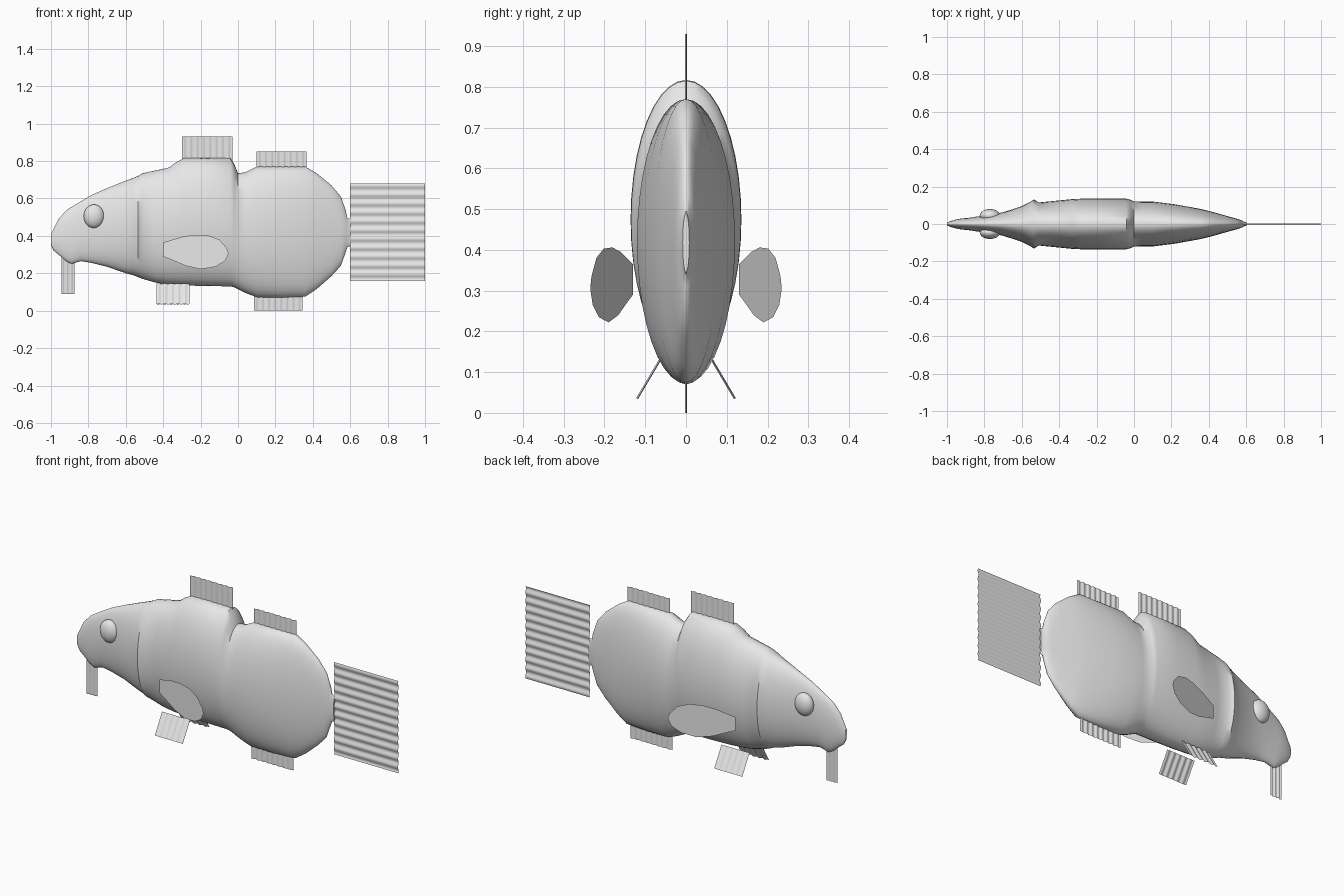
import bpy, bmesh, math
from mathutils import Vector

cube = bpy.data.objects.get("Cube")
if cube:
    bpy.data.objects.remove(cube, do_unlink=True)

# One plain grey for the whole fish
grey = bpy.data.materials.new("plain grey")
grey.use_nodes = True
colour = (0.8, 0.8, 0.8, 1)
grey.diffuse_color = colour
grey.node_tree.nodes["Principled BSDF"].inputs["Base Color"].default_value = colour


def finish(name, bm, recalc=True):
    """Turn a bmesh into a smooth shaded object."""
    if recalc:
        bmesh.ops.recalc_face_normals(bm, faces=bm.faces)
    mesh = bpy.data.meshes.new(name)
    bm.to_mesh(mesh)
    bm.free()
    mesh.materials.append(grey)
    obj = bpy.data.objects.new(name, mesh)
    bpy.context.collection.objects.link(obj)
    bpy.ops.object.select_all(action="DESELECT")
    obj.select_set(True)
    bpy.context.view_layer.objects.active = obj
    bpy.ops.object.shade_smooth_by_angle(angle=math.radians(50))
    return obj


def loft(name, sections, sides=40):
    """Join upright elliptical sections given as x, bottom, top, half width."""
    bm = bmesh.new()
    rings = []
    for x, low, high, wide in sections:
        mid, tall = (low + high) / 2, (high - low) / 2
        ring = []
        for i in range(sides):
            a = math.tau * i / sides
            ring.append(bm.verts.new((x, wide * math.cos(a), mid + tall * math.sin(a))))
        rings.append(ring)
    for a, b in zip(rings, rings[1:]):
        for i in range(sides):
            j = (i + 1) % sides
            bm.faces.new((a[i], a[j], b[j], b[i]))
    bm.faces.new(rings[0])
    bm.faces.new(rings[-1])
    return finish(name, bm)


def rippled_sheet(name, start, along, across, amount=0.003, waves=8):
    """Thin fin sheet rippling along one edge direction."""
    start, along, across = Vector(start), Vector(along), Vector(across)
    normal = along.cross(across).normalized()
    steps = waves * 6
    bm = bmesh.new()
    pairs = []
    for i in range(steps + 1):
        t = i / steps
        p = start + along * t + normal * amount * math.sin(math.tau * waves * t)
        pairs.append((bm.verts.new(p), bm.verts.new(p + across)))
    for (a, b), (c, d) in zip(pairs, pairs[1:]):
        bm.faces.new((a, c, d, b))
    return finish(name, bm, False)


# Body: recessed mouth, head, gill ridge, waist and tail root
loft("body", [
    (-0.975, 0.36, 0.39, 0.004),
    (-1.0, 0.35, 0.41, 0.008),
    (-0.985, 0.32, 0.44, 0.014),
    (-0.96, 0.3, 0.49, 0.022),
    (-0.92, 0.265, 0.535, 0.03),
    (-0.89, 0.25, 0.555, 0.032),
    (-0.84, 0.265, 0.585, 0.04),
    (-0.78, 0.255, 0.62, 0.047),
    (-0.7, 0.235, 0.655, 0.063),
    (-0.6, 0.2, 0.695, 0.095),
    (-0.56, 0.19, 0.71, 0.115),
    (-0.535, 0.18, 0.72, 0.132),
    (-0.51, 0.17, 0.735, 0.115),
    (-0.44, 0.15, 0.75, 0.122),
    (-0.37, 0.14, 0.765, 0.129),
    (-0.33, 0.138, 0.795, 0.133),
    (-0.29, 0.135, 0.815, 0.135),
    (-0.18, 0.132, 0.817, 0.136),
    (-0.04, 0.13, 0.815, 0.135),
    (-0.02, 0.125, 0.785, 0.13),
    (0, 0.115, 0.735, 0.121),
    (0.04, 0.095, 0.74, 0.12),
    (0.1, 0.072, 0.77, 0.12),
    (0.22, 0.07, 0.77, 0.105),
    (0.36, 0.075, 0.77, 0.08),
    (0.42, 0.115, 0.735, 0.065),
    (0.5, 0.185, 0.67, 0.042),
    (0.55, 0.24, 0.61, 0.028),
    (0.575, 0.31, 0.54, 0.02),
    (0.585, 0.34, 0.495, 0.014),
    (0.602, 0.345, 0.49, 0.008),
])

# Upright fins on the centre line
rippled_sheet("front_dorsal_fin", (-0.3, 0, 0.8), (0.27, 0, 0), (0, 0, 0.13))
rippled_sheet("rear_dorsal_fin", (0.1, 0, 0.75), (0.265, 0, 0), (0, 0, 0.1))
rippled_sheet("anal_fin", (0.085, 0, 0), (0.26, 0, 0), (0, 0, 0.09))
rippled_sheet("tail_fin", (0.6, 0, 0.16), (0, 0, 0.52), (0.4, 0, 0), 0.004, 11)
rippled_sheet("chin_barbel", (-0.945, 0, 0.09), (0.07, 0, 0), (0, 0, 0.2), 0.003, 3)

# Teardrop outline shared by both pectoral fins, as x and z
teardrop = [
    (-0.4, 0.365), (-0.3, 0.395), (-0.23, 0.406), (-0.16, 0.403),
    (-0.1, 0.38), (-0.06, 0.335), (-0.05, 0.305), (-0.07, 0.265),
    (-0.12, 0.235), (-0.2, 0.222), (-0.28, 0.24), (-0.35, 0.27), (-0.4, 0.29),
]

# Paired parts, mirrored across the body
for side, label in ((-1, "left"), (1, "right")):
    bm = bmesh.new()
    bm.faces.new([bm.verts.new((x, side * (0.25 + 0.3 * x), z)) for x, z in teardrop])
    finish(label + "_pectoral_fin", bm, False)

    rippled_sheet(label + "_pelvic_fin", (-0.435, side * 0.12, 0.035),
                  (0.175, 0, 0), (0, -side * 0.065, 0.11), 0.003, 5)

    bm = bmesh.new()
    bmesh.ops.create_uvsphere(bm, u_segments=24, v_segments=16, radius=1)
    bmesh.ops.scale(bm, vec=(0.055, 0.035, 0.063), verts=bm.verts)
    bmesh.ops.translate(bm, vec=(-0.77, side * 0.045, 0.505), verts=bm.verts)
    finish(label + "_eye", bm)
